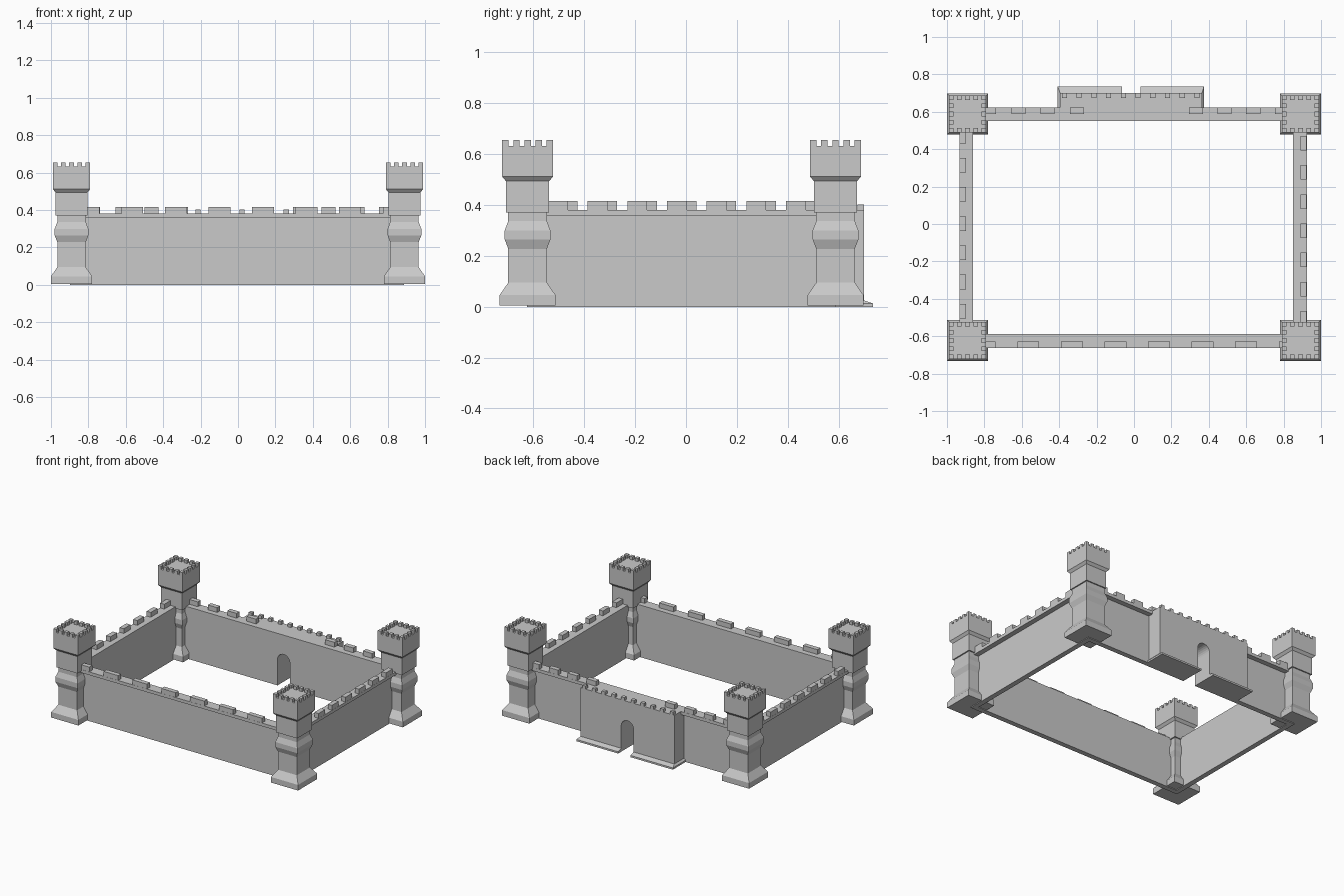
import bpy, bmesh, math

if "Cube" in bpy.data.objects:
    bpy.data.objects.remove(bpy.data.objects["Cube"])

stone = bpy.data.materials.new("grey stone")
stone.diffuse_color = (0.59, 0.59, 0.59, 1)
stone.use_nodes = True
stone.node_tree.nodes["Principled BSDF"].inputs["Base Color"].default_value = stone.diffuse_color


def finish(bm, name):
    bmesh.ops.recalc_face_normals(bm, faces=bm.faces)
    mesh = bpy.data.meshes.new(name)
    bm.to_mesh(mesh)
    bm.free()
    mesh.materials.append(stone)
    ob = bpy.data.objects.new(name, mesh)
    bpy.context.collection.objects.link(ob)
    return ob


def add_box(bm, x0, x1, y0, y1, z0, z1):
    geom = bmesh.ops.create_cube(bm, size=1)["verts"]
    for v in geom:
        v.co.x = x1 if v.co.x > 0 else x0
        v.co.y = y1 if v.co.y > 0 else y0
        v.co.z = z1 if v.co.z > 0 else z0
    return geom


# Square tower profile: half width, height
TOWER = [(0.11, 0.005), (0.11, 0.046), (0.076, 0.095), (0.076, 0.228),
         (0.09, 0.265), (0.09, 0.3), (0.076, 0.337), (0.076, 0.37),
         (0.085, 0.37), (0.085, 0.494), (0.1, 0.512), (0.1, 0.632)]


def tower(cx, cy, name):
    bm = bmesh.new()
    rings = [[bm.verts.new((cx + sx * h, cy + sy * h, z))
              for sx, sy in ((-1, -1), (1, -1), (1, 1), (-1, 1))] for h, z in TOWER]
    for a, b in zip(rings, rings[1:]):
        for i in range(4):
            j = (i + 1) % 4
            bm.faces.new((a[i], a[j], b[j], b[i]))
    bm.faces.new(rings[0])
    bm.faces.new(rings[-1])
    # small battlements around the roof edge
    n, s = 5, 0.0125
    for i in range(n):
        for j in range(n):
            if i in (0, n - 1) or j in (0, n - 1):
                x = cx + (i / (n - 1) * 2 - 1) * (0.1 - s)
                y = cy + (j / (n - 1) * 2 - 1) * (0.1 - s)
                add_box(bm, x - s, x + s, y - s, y + s, 0.63, 0.655)
    finish(bm, name)


FRONT_Y, BACK_Y, SIDE_X = -0.623, 0.588, 0.89
for sx, side in ((-1, "left"), (1, "right")):
    tower(sx * SIDE_X, FRONT_Y, f"front_{side}_tower")
    tower(sx * SIDE_X, BACK_Y, f"back_{side}_tower")


def wall(name, along, a0, a1, centre, outward, starts, width):
    """Wall flush inside, with an outward overhanging walkway and battlements."""
    bm = bmesh.new()

    def part(p0, p1, q0, q1, z0, z1):
        q0, q1 = sorted((centre + q0 * outward, centre + q1 * outward))
        if along == "x":
            add_box(bm, p0, p1, q0, q1, z0, z1)
        else:
            add_box(bm, q0, q1, p0, p1, z0, z1)

    part(a0, a1, -0.037, 0.0, 0, 0.358)
    part(a0, a1, -0.037, 0.037, 0.358, 0.381)
    for s in starts:
        part(s, s + width, 0.002, 0.036, 0.38, 0.416)
    finish(bm, name)


# Curtain walls
LEFT_X, RIGHT_X, WALL_F, WALL_B = -0.897, 0.887, -0.626, 0.587
wall("front_wall", "x", LEFT_X, RIGHT_X, WALL_F, -1,
     [-0.857 + 0.233 * i for i in range(8)], 0.117)
wall("right_wall", "y", WALL_F, WALL_B, RIGHT_X, 1,
     [-0.543 + 0.156 * i for i in range(7)], 0.078)
wall("left_wall", "y", WALL_F, WALL_B, LEFT_X, -1,
     [-0.505 + 0.156 * i for i in range(7)], 0.078)
wall("back_wall_left", "x", LEFT_X, -0.39, WALL_B, 1,
     [-0.813 + 0.157 * i for i in range(4)], 0.075)
wall("back_wall_right", "x", 0.36, RIGHT_X, WALL_B, 1,
     [0.294 + 0.153 * i for i in range(4)], 0.075)

# Gatehouse with an arched passage
GX0, GX1, GY0, GY1 = -0.395, 0.363, 0.55, 0.7
DX, DR, SPRING = -0.015, 0.05, 0.19
outline = [(DX + DR, 0), (GX1, 0), (GX1, 0.381), (GX0, 0.381), (GX0, 0), (DX - DR, 0)]
outline += [(DX - DR * math.cos(t * math.pi / 12), SPRING + DR * math.sin(t * math.pi / 12))
            for t in range(13)]
# the arch's end points sit above the jamb feet
bm = bmesh.new()
face = bm.faces.new([bm.verts.new((x, GY0, z)) for x, z in outline])
moved = bmesh.ops.extrude_face_region(bm, geom=[face])["geom"]
for v in moved:
    if isinstance(v, bmesh.types.BMVert):
        v.co.y = GY1
bmesh.ops.triangulate(bm, faces=[f for f in bm.faces if len(f.verts) > 4])
finish(bm, "gatehouse")

# Gatehouse battlements
bm = bmesh.new()
for i in range(10):
    x = -0.386 + 0.0788 * i
    add_box(bm, x, min(x + 0.027, GX1), GY1 - 0.026, GY1, 0.38, 0.403)
finish(bm, "gatehouse_battlements")

# Sloped plinths on both sides of the gate
for name, x0, x1, outer in (("plinth_left", GX0 - 0.013, DX - DR, -1),
                            ("plinth_right", DX + DR, GX1 + 0.011, 1)):
    bm = bmesh.new()
    add_box(bm, x0, x1, 0.587, 0.735, 0, 0.013)
    for v in add_box(bm, x0, x1, 0.587, 0.735, 0.013, 0.025):
        if v.co.z > 0.02:
            if v.co.y > 0.7:
                v.co.y = GY1
            if outer < 0 and v.co.x < x0 + 1e-4:
                v.co.x = GX0
            if outer > 0 and v.co.x > x1 - 1e-4:
                v.co.x = GX1
    finish(bm, name)
